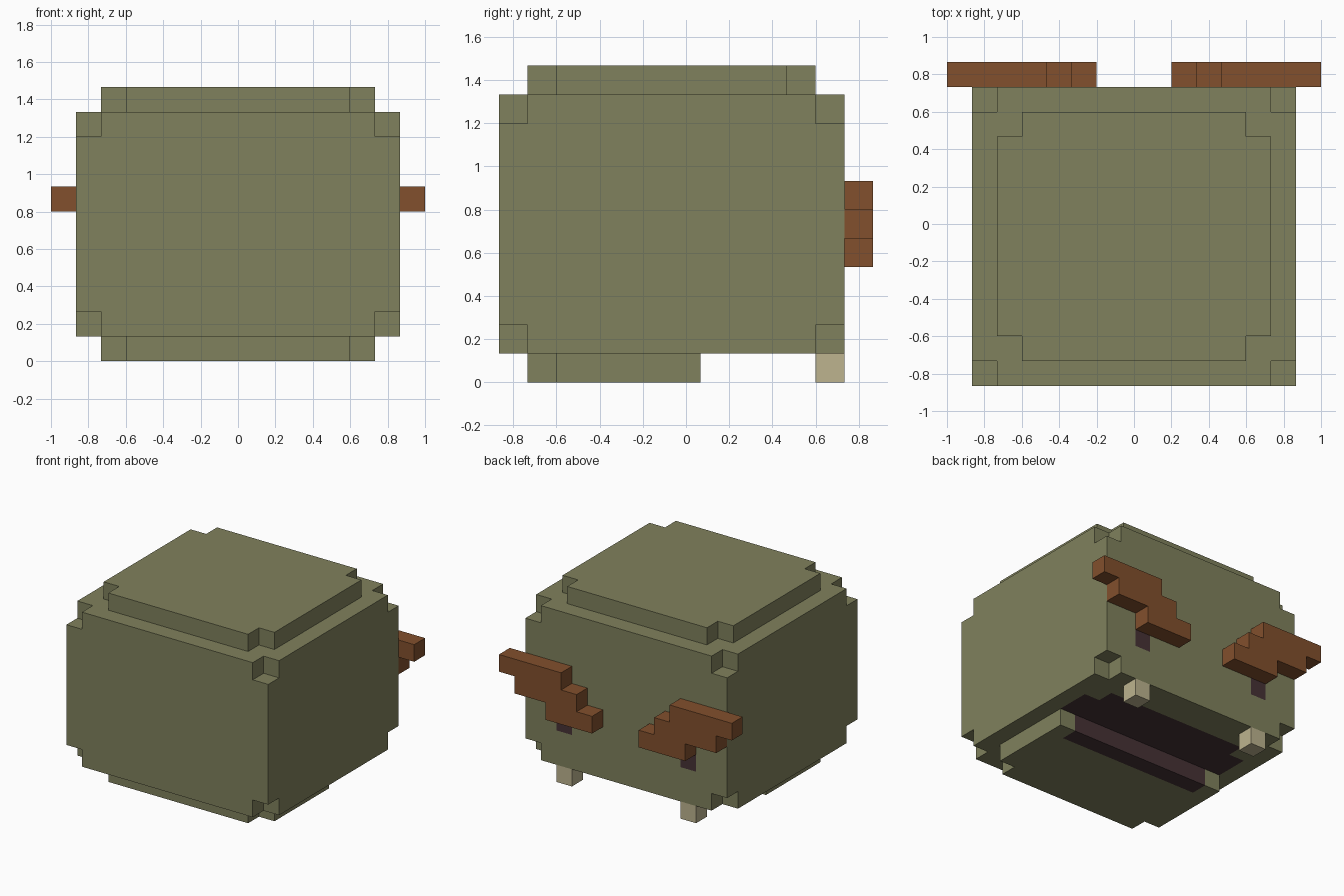
import bpy
import bmesh
import math
from mathutils import Vector

if "Cube" in bpy.data.objects:
    bpy.data.objects.remove(bpy.data.objects["Cube"], do_unlink=True)

U = 2 / 15  # edge length of one block


def material(name, colour):
    mat = bpy.data.materials.new(name)
    mat.use_nodes = True
    mat.diffuse_color = (*colour, 1)
    mat.node_tree.nodes["Principled BSDF"].inputs["Base Color"].default_value = (*colour, 1)
    return mat


GREEN = material("olive green", (0.216, 0.220, 0.109))
BROWN = material("rust brown", (0.223, 0.080, 0.026))
DARK = material("dark plum", (0.061, 0.032, 0.036))
BONE = material("bone", (0.508, 0.456, 0.275))

AXES = [Vector(v) for v in ((1, 0, 0), (0, 1, 0), (0, 0, 1))]


def block_object(name, cells, mats, paint=None):
    """Skin a set of block cells with their exposed faces, then merge flat areas."""
    bm = bmesh.new()
    for cell in cells:
        centre = Vector(cell) + Vector((0, 0, 0.5))
        for i in range(3):
            for sign in (1, -1):
                n = AXES[i] * sign
                if tuple(int(a + b) for a, b in zip(cell, n)) in cells:
                    continue
                u, v = AXES[(i + 1) % 3] / 2, AXES[(i + 2) % 3] / 2 * sign
                mid = centre + n / 2
                ring = (mid - u - v, mid + u - v, mid + u + v, mid - u + v)
                face = bm.faces.new([bm.verts.new(p * U) for p in ring])
                if paint:
                    face.material_index = paint(cell, n)
    bmesh.ops.remove_doubles(bm, verts=bm.verts, dist=U / 100)
    bmesh.ops.dissolve_limit(bm, angle_limit=math.radians(1), verts=bm.verts,
                             edges=bm.edges, delimit={'MATERIAL'})
    mesh = bpy.data.meshes.new(name)
    bm.to_mesh(mesh)
    bm.free()
    for mat in mats:
        mesh.materials.append(mat)
    obj = bpy.data.objects.new(name, mesh)
    bpy.context.collection.objects.link(obj)
    return obj


def slab(half_x, y0, y1, z0, z1):
    return {(x, y, z) for x in range(-half_x, half_x + 1)
            for y in range(y0, y1 + 1) for z in range(z0, z1 + 1)}


def corners(half_x, ys, zs):
    return {(x, y, z) for x in (-half_x, half_x) for y in ys for z in zs}


# Head: large block with stepped corners, a raised crown and a lower jaw
head_cells = slab(6, -6, 5, 1, 9) - corners(6, (-6, 5), (1, 9))
head_cells |= slab(5, -5, 4, 10, 10) - corners(5, (-5, 4), (10,))
head_cells |= slab(5, -5, 0, 0, 0) - corners(5, (-5,), (0,))


def head_paint(cell, n):
    x, y, z = abs(cell[0]), cell[1], cell[2]
    eye = n.y > 0 and y == 5 and x == 4 and z == 3
    palate = n.z < 0 and z == 1 and (x <= 5 and y in (1, 2) or x <= 4 and y == 3)
    lip = z == 0 and y == 0 and x <= 4 and (n.y > 0 or n.z < 0)
    return int(eye or palate or lip)


block_object("head", head_cells, [GREEN, DARK], head_paint)

# Brows: three stepped rows rising outwards
brow_rows = {4: (2, 4), 5: (3, 6), 6: (4, 7)}
for side, label in ((1, "left"), (-1, "right")):
    brow = {(side * x, 6, z) for z, (a, b) in brow_rows.items() for x in range(a, b + 1)}
    block_object(label + "_brow", brow, [BROWN])
    # Teeth hanging under the upper jaw
    block_object(label + "_tooth", {(side * 4, 5, 0)}, [BONE])
